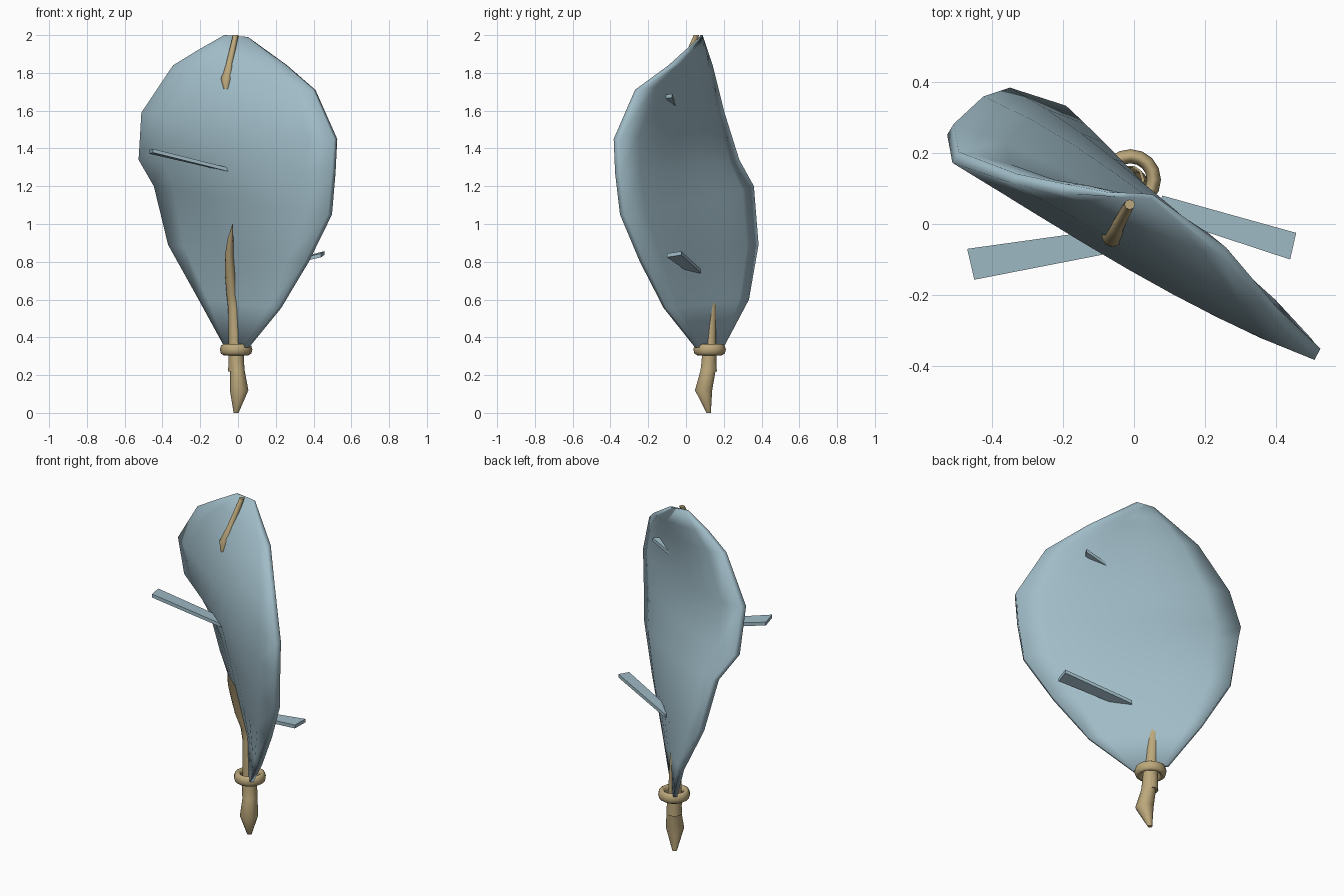
import bpy, bmesh, math
from mathutils import Vector

if "Cube" in bpy.data.objects:
    bpy.data.objects.remove(bpy.data.objects["Cube"])


def material(name, rgb):
    m = bpy.data.materials.new(name)
    m.diffuse_color = (*rgb, 1)
    m.use_nodes = True
    m.node_tree.nodes["Principled BSDF"].inputs["Base Color"].default_value = m.diffuse_color
    return m


BLUE = material("pale_blue", (0.35, 0.50, 0.57))
TAN = material("tan", (0.50, 0.39, 0.20))


def finish(name, bm, mat, angle=None):
    bmesh.ops.recalc_face_normals(bm, faces=bm.faces)
    me = bpy.data.meshes.new(name)
    bm.to_mesh(me)
    bm.free()
    me.materials.append(mat)
    ob = bpy.data.objects.new(name, me)
    bpy.context.collection.objects.link(ob)
    if angle:
        bpy.context.view_layer.objects.active = ob
        ob.select_set(True)
        bpy.ops.object.shade_smooth_by_angle(angle=math.radians(angle))
        ob.select_set(False)
    return ob


def loft(bm, rings):
    """Closed skin through rings of points, capped at both ends."""
    rings = [[bm.verts.new(p) for p in ring] for ring in rings]
    n = len(rings[0])
    for a, b in zip(rings, rings[1:]):
        for i in range(n):
            j = (i + 1) % n
            bm.faces.new((a[i], a[j], b[j], b[i]))
    bm.faces.new(rings[0])
    bm.faces.new(rings[-1])


def tapered_rod(name, stations, sides=10):
    """Rod through (x, y, z, rx, ry) stations with horizontal rings."""
    bm = bmesh.new()
    angles = [2 * math.pi * i / sides for i in range(sides)]
    loft(bm, [[(x + rx * math.cos(t), y + ry * math.sin(t), z) for t in angles]
              for x, y, z, rx, ry in stations])
    return finish(name, bm, TAN, 50)


def fin(name, outer_a, outer_b, inner_a, inner_b, thick=0.02):
    """Thin tapering plate between an outer and an inner edge."""
    bm = bmesh.new()
    up = Vector((0, 0, thick / 2))
    rings = []
    for a, b in ((outer_a, outer_b), (inner_a, inner_b)):
        a, b = Vector(a), Vector(b)
        rings.append([a - up, b - up, b + up, a + up])
    loft(bm, rings)
    return finish(name, bm, BLUE)


# Lens-shaped twisted blade: left edge, right edge, front bulge, back bulge, rim half thickness
sections = [
    ((-.07, .20, .36), (.05, .055, .345), .012, .012, .010),
    ((-.20, .325, .60), (.22, -.11, .555), .018, .018, .012),
    ((-.36, .372, .89), (.365, -.232, .80), .047, .050, .016),
    ((-.435, .345, 1.20), (.487, -.335, 1.05), .080, .065, .018),
    ((-.517, .267, 1.34), (.507, -.36, 1.27), .064, .070, .018),
    ((-.503, .188, 1.59), (.517, -.367, 1.45), .045, .085, .018),
    ((-.337, .128, 1.84), (.403, -.257, 1.71), .025, .075, .015),
    ((-.20, .100, 1.925), (.255, -.08, 1.84), .020, .048, .014),
    ((-.07, .083, 2.0), (.05, .078, 1.99), .008, .008, .006),
]
COLS = 8
rings = []
for left, right, front, back, rim in sections:
    l, r = Vector(left), Vector(right)
    chord = r - l
    out = Vector((-.5, -.86, 0)) if abs(chord.y) < .05 else \
        Vector((chord.y, -chord.x, 0)).normalized()
    ts = [2 * i / COLS - 1 for i in range(COLS + 1)]
    mid = (l + r) / 2
    f = [mid + chord * t / 2
         + out * (rim + (front - rim) * (1 - t * t) * (1 + .5 * t)) for t in ts]
    b = [mid + chord * t / 2 - out * (rim + (back - rim) * (1 - abs(t) ** 3)) for t in ts]
    rings.append(f + b[::-1])
bm = bmesh.new()
loft(bm, rings)
finish("blade", bm, BLUE, 100)

# Stem rising into the blade and pointed grip below the collar
tapered_rod("stem", [(-.012, .125, .22, .04, .04), (-.015, .125, .37, .034, .036),
                     (-.022, .127, .55, .030, .034), (-.030, .123, .62, .030, .036),
                     (-.040, .085, .73, .029, .047),
                     (-.046, .042, .83, .024, .03), (-.040, -.008, .92, .015, .02),
                     (-.028, -.055, 1.0, .002, .002)])
tapered_rod("grip", [(-.01, .12, 0, .013, .012), (.006, .093, .12, .049, .048),
                     (-.003, .117, .225, .038, .042), (-.008, .12, .27, .04, .04),
                     (-.01, .125, .33, .04, .04)])

# Ring collar, taller than it is thick
bpy.ops.mesh.primitive_torus_add(location=(-.01, .125, .335), major_radius=.066,
                                 minor_radius=.02, major_segments=16, minor_segments=8)
collar = bpy.context.object
collar.name = "collar"
collar.scale.z = 1.5
collar.data.materials.append(TAN)
bpy.ops.object.shade_smooth_by_angle(angle=math.radians(50))
collar.select_set(False)

# Small spike lying on the upper front of the blade
tapered_rod("top_spike", [(-.012, .055, 2.0, .015, .014), (-.045, .0, 1.85, .018, .025),
                          (-.06, -.035, 1.77, .031, .03), (-.062, -.05, 1.715, .014, .015)], 8)

# Fins: front left, back right, and a short one high on the back
fin("front_fin", (-.45, -.157, 1.388), (-.47, -.07, 1.382),
    (-.03, -.075, 1.283), (-.04, -.01, 1.283))
fin("back_fin", (.44, -.10, .834), (.457, -.025, .846),
    (.06, .025, .745), (.08, .08, .75))
fin("upper_fin", (.25, -.105, 1.675), (.268, -.073, 1.68),
    (.10, -.07, 1.62), (.11, -.05, 1.622))
